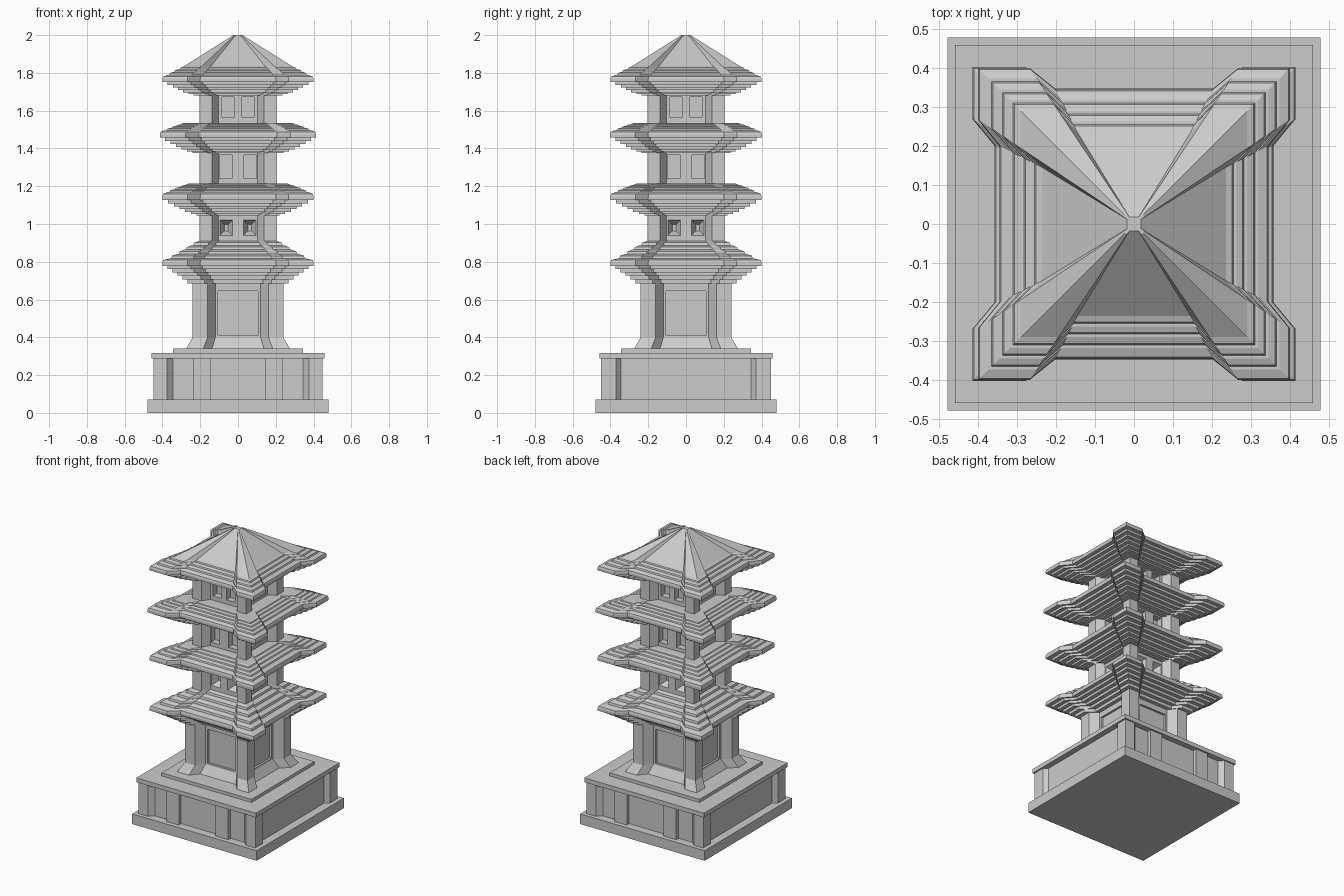
import bpy, bmesh, math

if "Cube" in bpy.data.objects:
    bpy.data.objects.remove(bpy.data.objects["Cube"])

stone = bpy.data.materials.new("grey stone")
stone.diffuse_color = (0.6, 0.6, 0.6, 1)
stone.use_nodes = True
stone.node_tree.nodes["Principled BSDF"].inputs["Base Color"].default_value = stone.diffuse_color


def finish(name, bm):
    bmesh.ops.recalc_face_normals(bm, faces=bm.faces)
    me = bpy.data.meshes.new(name)
    bm.to_mesh(me)
    bm.free()
    me.materials.append(stone)
    ob = bpy.data.objects.new(name, me)
    bpy.context.collection.objects.link(ob)
    return ob


def loft(bm, rings):
    """Skin a list of equal-length point rings and cap both ends."""
    vs = [[bm.verts.new(p) for p in r] for r in rings]
    n = len(vs[0])
    for lo, hi in zip(vs, vs[1:]):
        for i in range(n):
            j = (i + 1) % n
            bm.faces.new((lo[i], lo[j], hi[j], hi[i]))
    bm.faces.new(vs[0][::-1])
    bm.faces.new(vs[-1])


def rect(x0, x1, y0, y1, z):
    return [(x0, y0, z), (x1, y0, z), (x1, y1, z), (x0, y1, z)]


def box(bm, x0, x1, y0, y1, z0, z1):
    loft(bm, [rect(x0, x1, y0, y1, z0), rect(x0, x1, y0, y1, z1)])


def section(a, z, sx=1):
    """Square plan with splayed recesses in the middle of each side."""
    b, c, d = 0.67 * a, 0.5 * a, a - min(0.055, 0.25 * a)
    pts = [(d, c), (a, b), (a, a), (b, a), (c, d)]
    out = []
    for k in range(4):
        out += [(x * sx, y, z) for x, y in pts]
        pts = [(-y, x) for x, y in pts]
    return out


def tower_part(name, profile, sx=1):
    bm = bmesh.new()
    loft(bm, [section(a, z, sx) for a, z in profile])
    return finish(name, bm)


def roof(name, under, eave, top, p_under, p_top, n_top, tip=None, sx=1):
    (a0, z0), (a1, z1), (a2, z2) = under, eave, top
    prof = []
    # corbelled steps below the eave
    n = 7
    for i in range(n):
        a = a0 + (a1 - a0) * i / (n - 1)
        prof += [(a, z0 + (z1 - z0) * (i / n) ** p_under),
                 (a, z0 + (z1 - z0) * ((i + 1) / n) ** p_under)]
    # tile courses above the eave, each a short riser and a sloping tread
    za, aa = z1, a1
    for i in range(1, n_top + 1):
        zb = z1 + (z2 - z1) * (i / n_top) ** p_top
        ab = a1 + (a2 - a1) * i / n_top
        prof += [(aa - 0.004, za + (zb - za) * 0.6), (ab, zb)]
        if i < n_top:
            prof += [(ab - 0.008, zb)]
            ab -= 0.008
        za, aa = zb, ab
    if tip:
        prof.append(tip)
    return tower_part(name, prof, sx)


def cut_recesses(wall, name, x0, x1, z0, z1, y_face, depth, shrink=0):
    """Cut a recess (mirrored when off-centre) into all four sides."""
    bm = bmesh.new()
    spans = [(x0, x1)] if x0 < 0 else [(x0, x1), (-x1, -x0)]
    for k in range(4):
        co, si = round(math.cos(k * math.pi / 2)), round(math.sin(k * math.pi / 2))
        for xa, xb in spans:
            rings = []
            for y, s in ((-y_face - 0.01, 0), (-y_face, 0), (-y_face + depth, shrink)):
                r = [(xa + s, y, z0 + s), (xb - s, y, z0 + s),
                     (xb - s, y, z1 - s), (xa + s, y, z1 - s)]
                rings.append([(x * co - yy * si, x * si + yy * co, z) for x, yy, z in r])
            loft(bm, rings)
    cutter = finish(name, bm)
    cutter.hide_render = True
    cutter.hide_set(True)
    mod = wall.modifiers.new("recess", 'BOOLEAN')
    mod.operation, mod.solver, mod.object = 'DIFFERENCE', 'EXACT', cutter


# Plinth slabs
for name, h, z0, z1 in (("ground_slab", 0.478, 0, 0.07),
                        ("plinth_cap", 0.459, 0.288, 0.318),
                        ("body_step", 0.345, 0.318, 0.34)):
    bm = bmesh.new()
    box(bm, -h, h, -h, h, z0, z1)
    finish(name, bm)

# Plinth core, splayed corner posts and the front and back posts
bm = bmesh.new()
box(bm, -0.42, 0.42, -0.42, 0.42, 0.07, 0.288)
finish("plinth_core", bm)
bm = bmesh.new()
plan = [(0.448, 0.45), (0.375, 0.45), (0.345, 0.42), (0.42, 0.345), (0.448, 0.37)]
for sx in (-1, 1):
    for sy in (-1, 1):
        loft(bm, [[(x * sx, y * sy, z) for x, y in plan] for z in (0.07, 0.288)])
finish("plinth_corner_posts", bm)
bm = bmesh.new()
for sx in (-1, 1):
    for sy in (-1, 1):
        xs, ys = sorted((0.142 * sx, 0.238 * sx)), sorted((0.41 * sy, 0.447 * sy))
        box(bm, *xs, *ys, 0.07, 0.288)
finish("plinth_middle_posts", bm)

# Lower body with flared foot and sunk panels
body = tower_part("lower_body", [(0.275, 0.34), (0.24, 0.4), (0.24, 0.665)])
cut_recesses(body, "panel_cutter", -0.105, 0.105, 0.41, 0.645, 0.185, 0.015)

# Upper storeys with their window openings
wall2 = tower_part("second_storey", [(0.205, 0.9), (0.205, 1.055)])
cut_recesses(wall2, "second_window_cutter", 0.028, 0.096, 0.94, 1.022, 0.154, 0.045, 0.024)
wall3 = tower_part("third_storey", [(0.205, 1.205), (0.205, 1.385)])
cut_recesses(wall3, "third_window_cutter", 0.033, 0.099, 1.24, 1.365, 0.154, 0.045)
wall4 = tower_part("fourth_storey", [(0.205, 1.525), (0.205, 1.69)])
cut_recesses(wall4, "fourth_window_cutter", 0.02, 0.084, 1.565, 1.672, 0.154, 0.045)

# Stepped roofs, lowest to highest
roof("first_roof", (0.24, 0.655), (0.4, 0.795), (0.205, 0.91), 0.8, 1.0, 5)
roof("second_roof", (0.22, 1.045), (0.4, 1.145), (0.255, 1.215), 1.3, 0.65, 5)
roof("third_roof", (0.235, 1.375), (0.402, 1.475), (0.275, 1.535), 1.3, 0.65, 5, sx=1.03)
roof("top_roof", (0.235, 1.68), (0.4, 1.768), (0.29, 1.833), 1.3, 0.8, 4, tip=(0.024, 2.0))
